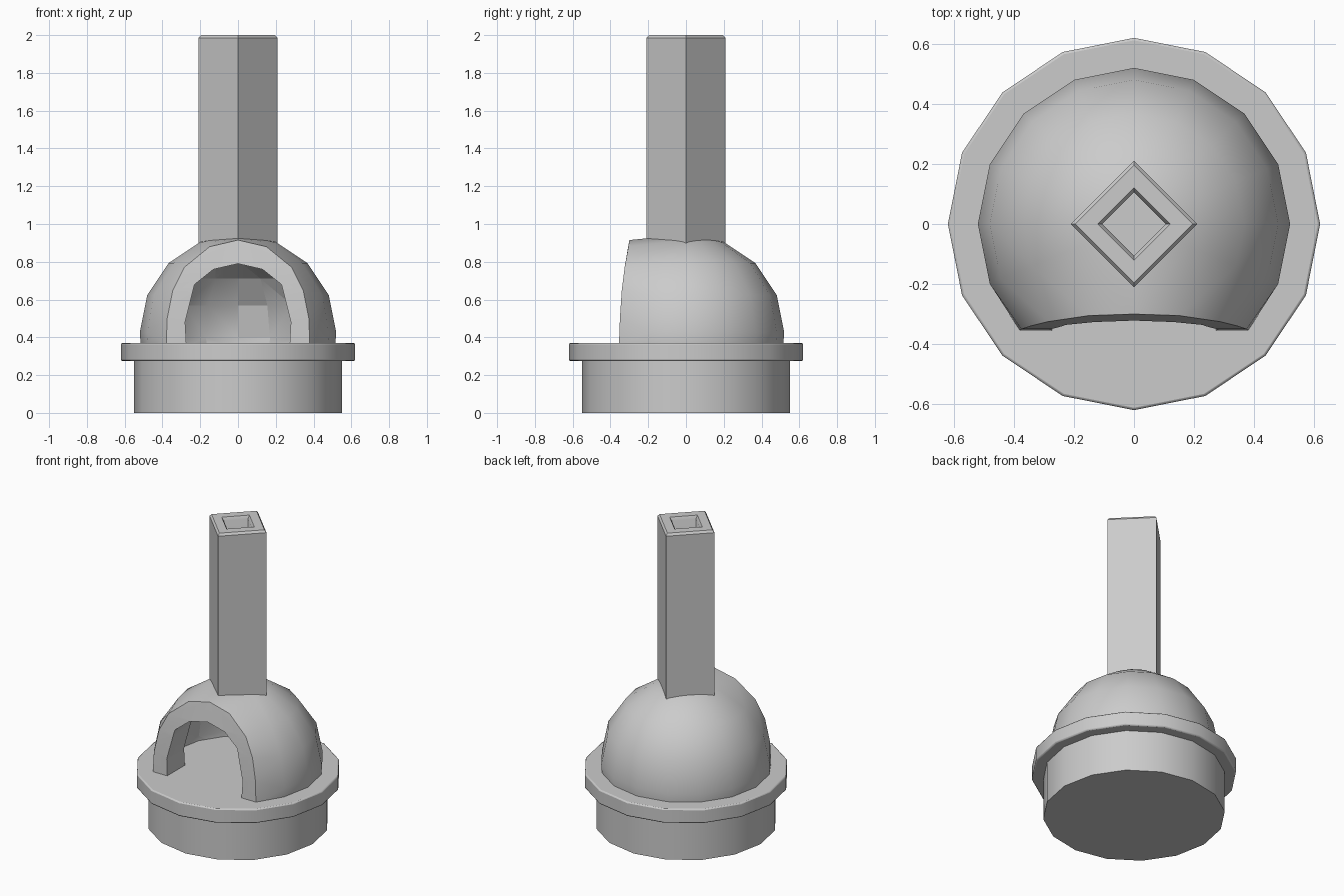
import bpy, bmesh
from math import sin, cos, pi, radians

if "Cube" in bpy.data.objects:
    bpy.data.objects.remove(bpy.data.objects["Cube"])

N = 16
FLOOR = 0.37


def finish(name, bm, bevel=0.0, smooth=30):
    bmesh.ops.recalc_face_normals(bm, faces=bm.faces)
    me = bpy.data.meshes.new(name)
    bm.to_mesh(me)
    bm.free()
    ob = bpy.data.objects.new(name, me)
    bpy.context.collection.objects.link(ob)
    bpy.context.view_layer.objects.active = ob
    ob.select_set(True)
    if bevel:
        m = ob.modifiers.new("bevel", 'BEVEL')
        m.width, m.segments, m.limit_method = bevel, 2, 'ANGLE'
        m.angle_limit = radians(50)
    if smooth:
        bpy.ops.object.shade_smooth_by_angle(angle=radians(smooth))
    ob.select_set(False)
    return ob


def lathe(name, profile, sides, **kw):
    """Revolve (radius, z) pairs and cap both ends."""
    bm = bmesh.new()
    rings = [[bm.verts.new((r * cos(2 * pi * i / sides), r * sin(2 * pi * i / sides), z))
              for i in range(sides)] for r, z in profile]
    for a, b in zip(rings, rings[1:]):
        for i in range(sides):
            j = (i + 1) % sides
            bm.faces.new((a[i], a[j], b[j], b[i]))
    bm.faces.new(rings[0])
    bm.faces.new(rings[-1])
    return finish(name, bm, **kw)


def dome_points(radius, zc, bottom, front):
    pts = [(0, 0, zc + radius)]
    for k in range(-1, 4):
        a = k * pi / 8
        r, z = (radius * 0.99, bottom) if k < 0 else (radius * cos(a), zc + radius * sin(a))
        for i in range(N):
            y = r * sin(2 * pi * i / N)
            if y > front:
                pts.append((r * cos(2 * pi * i / N), y, z))
    return pts


def mirrored(points):
    return [(s * x, y, z) for x, y, z in points for s in (1, -1)]


def hull(name, points, **kw):
    bm = bmesh.new()
    for p in points:
        bm.verts.new(p)
    bmesh.ops.convex_hull(bm, input=bm.verts)
    bmesh.ops.remove_doubles(bm, verts=bm.verts, dist=0.0005)
    return finish(name, bm, **kw)


def cut(ob, cutter):
    m = ob.modifiers.new("cut", 'BOOLEAN')
    m.operation, m.solver, m.object = 'DIFFERENCE', 'EXACT', cutter
    cutter.hide_render = True
    cutter.hide_set(True)


# Base drum and hearth slab
lathe("base", [(0.55, 0), (0.55, 0.29)], N)
lathe("hearth_slab", [(0.62, 0.275), (0.62, FLOOR)], N, bevel=0.008)

# Oven dome blended into the arched mouth
arch = [(0.38, -0.355, 0.36), (0.375, -0.35, 0.5), (0.345, -0.34, 0.65),
        (0.285, -0.325, 0.77), (0.15, -0.305, 0.88), (0, -0.30, 0.915)]
dome = hull("oven_dome", dome_points(0.52, 0.425, 0.36, -0.25) + mirrored(arch), smooth=0)

# Hollow interior and flared mouth opening
cavity = hull("cavity_cutter", dome_points(0.44, 0.40, 0.3, -0.2), smooth=0)
mouth = [(0.27, 0.3), (0.28, 0.48), (0.23, 0.68), (0.13, 0.76), (0, 0.79)]
mouth_pts = [(x, y, z) for x, z in mouth for y in (-0.6, -0.1)]
opening = hull("mouth_cutter", mirrored(mouth_pts), smooth=0)
cut(dome, cavity)
cut(dome, opening)
bpy.context.view_layer.objects.active = dome
dome.select_set(True)
bpy.ops.object.shade_smooth_by_angle(angle=radians(40))
for m in list(dome.modifiers):
    if m.type == 'BOOLEAN':
        bpy.ops.object.modifier_apply(modifier=m.name)
bpy.ops.object.shade_smooth_by_angle(angle=radians(40))
dome.select_set(False)

# Square chimney with a recessed flue
lathe("chimney", [(0.21, 0.86), (0.21, 1.985), (0.195, 2.0), (0.12, 2.0),
                  (0.105, 1.98), (0.105, 1.0)], 4)
